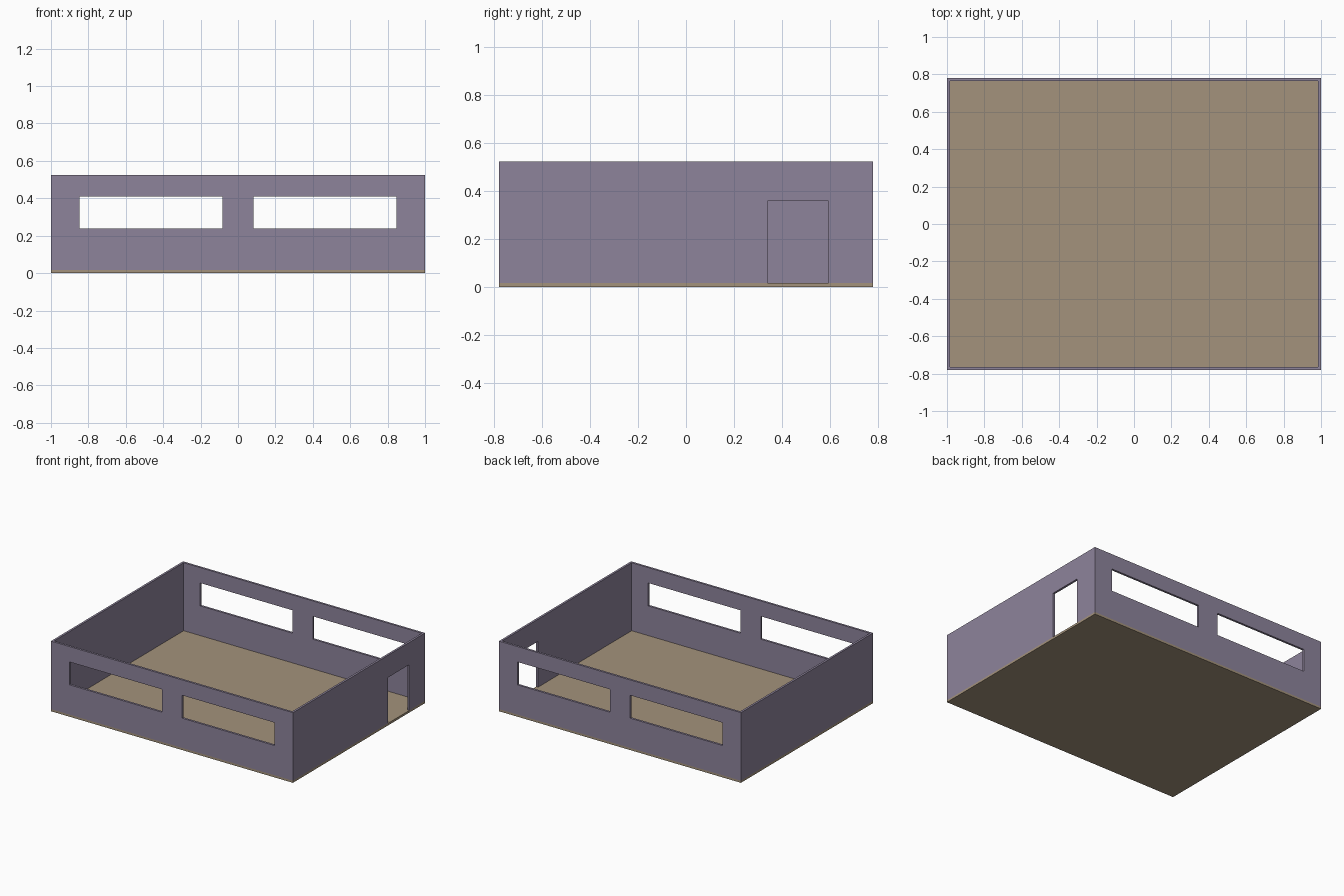
import bpy

if "Cube" in bpy.data.objects:
    bpy.data.objects.remove(bpy.data.objects["Cube"])

HX, HY, H = 1.0, 0.78, 0.524   # half width, half depth, height
T = 0.016                      # wall and floor thickness


def material(name, rgb):
    m = bpy.data.materials.new(name)
    m.diffuse_color = (*rgb, 1)
    m.use_nodes = True
    m.node_tree.nodes["Principled BSDF"].inputs["Base Color"].default_value = m.diffuse_color
    return m


def box(name, lo, hi, mat=None):
    bpy.ops.mesh.primitive_cube_add(size=1, location=[(a + b) / 2 for a, b in zip(lo, hi)])
    ob = bpy.context.object
    ob.name = name
    ob.scale = [b - a for a, b in zip(lo, hi)]
    bpy.ops.object.transform_apply(location=False, rotation=False, scale=True)
    if mat:
        ob.data.materials.append(mat)
    return ob


def cut(target, name, lo, hi):
    cutter = box(name, lo, hi)
    cutter.hide_render = True
    mod = target.modifiers.new(name, 'BOOLEAN')
    mod.operation, mod.solver, mod.object = 'DIFFERENCE', 'EXACT', cutter
    bpy.context.view_layer.objects.active = target
    bpy.ops.object.modifier_apply(modifier=mod.name)
    bpy.data.objects.remove(cutter)


wall_mat = material("wall_paint", (0.27, 0.23, 0.33))
floor_mat = material("floor_wood", (0.37, 0.29, 0.20))

# Floor slab
box("floor", (-HX, -HY, 0), (HX, HY, T), floor_mat)

# Wall shell, open at the top
walls = box("walls", (-HX, -HY, T), (HX, HY, H), wall_mat)
cut(walls, "room_cutter", (-HX + T, -HY + T, -0.1), (HX - T, HY - T, H + 0.1))

# Two long windows through both the front and back walls
for x0, x1 in ((-0.847, -0.083), (0.083, 0.847)):
    cut(walls, "window_cutter", (x0, -HY - 0.1, 0.238), (x1, HY + 0.1, 0.409))

# Doorway down to the floor in the right wall
cut(walls, "door_cutter", (HX - 0.1, 0.34, -0.1), (HX + 0.1, 0.593, 0.358))
